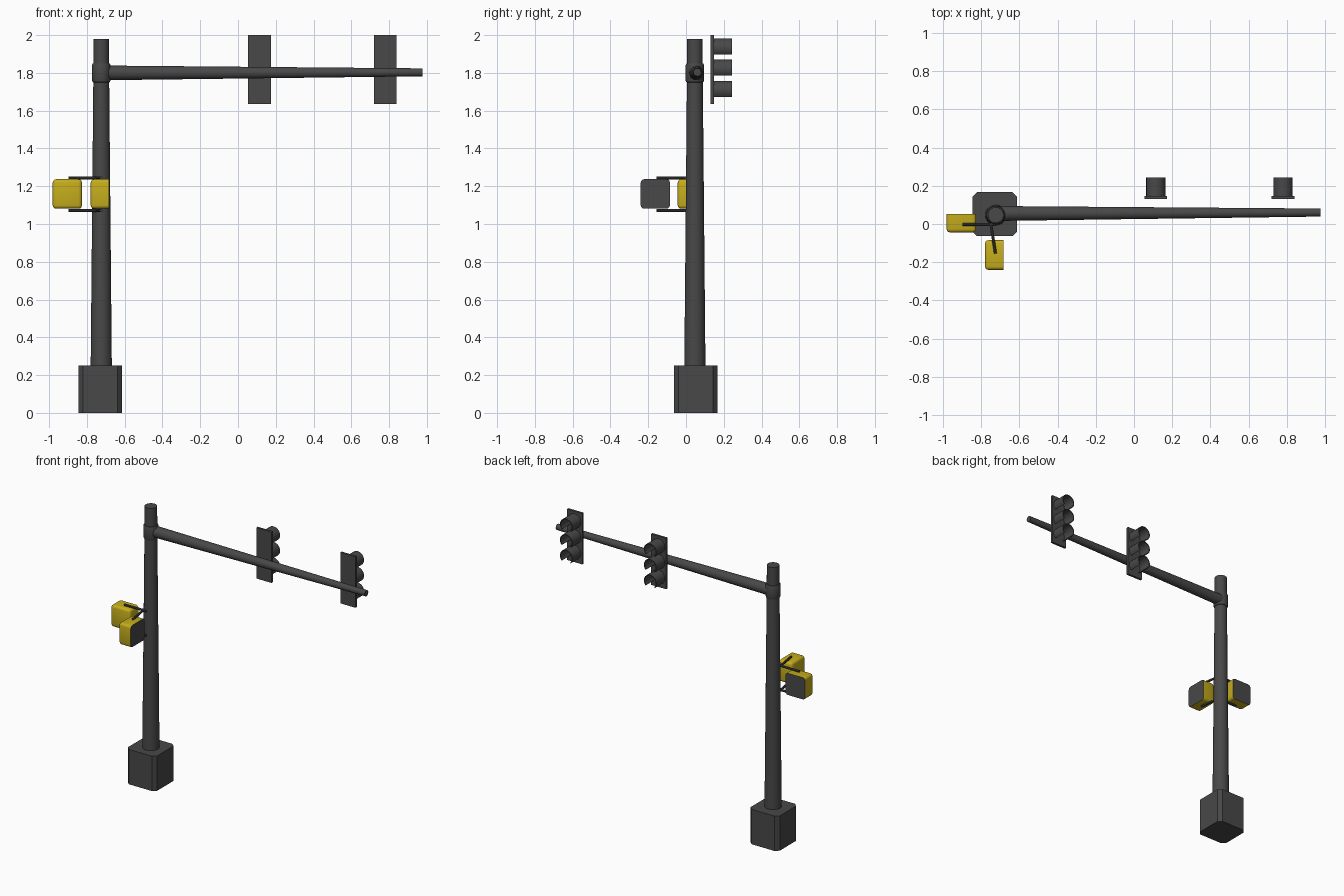
import bpy, bmesh, math
from mathutils import Vector

if "Cube" in bpy.data.objects:
    bpy.data.objects.remove(bpy.data.objects["Cube"])


def material(name, rgb):
    m = bpy.data.materials.new(name)
    m.diffuse_color = (*rgb, 1)
    m.use_nodes = True
    m.node_tree.nodes["Principled BSDF"].inputs["Base Color"].default_value = m.diffuse_color
    return m


GREY = material("dark_grey", (0.065, 0.065, 0.065))
YELLOW = material("signal_yellow", (0.56, 0.42, 0.012))
PX, PY = -0.724, 0.047          # pole axis


def finish(name, bm, mats, angle=35):
    bmesh.ops.recalc_face_normals(bm, faces=bm.faces)
    me = bpy.data.meshes.new(name)
    bm.to_mesh(me)
    bm.free()
    ob = bpy.data.objects.new(name, me)
    bpy.context.collection.objects.link(ob)
    for m in mats:
        me.materials.append(m)
    bpy.ops.object.select_all(action='DESELECT')
    ob.select_set(True)
    bpy.context.view_layer.objects.active = ob
    bpy.ops.object.shade_smooth_by_angle(angle=math.radians(angle))
    return ob


def box_bm(lo, hi):
    bm = bmesh.new()
    bmesh.ops.create_cube(bm, size=1)
    lo, hi = Vector(lo), Vector(hi)
    for v in bm.verts:
        v.co = Vector([(l + h) / 2 + c * (h - l) for l, h, c in zip(lo, hi, v.co)])
    return bm


def bevel(bm, edges, w, seg):
    bmesh.ops.bevel(bm, geom=edges, offset=w, segments=seg, profile=0.5, affect='EDGES')


def rod(name, a, b, r1, r2, sides=24):
    a, b = Vector(a), Vector(b)
    bm = bmesh.new()
    bmesh.ops.create_cone(bm, cap_ends=True, segments=sides, radius1=r1, radius2=r2,
                          depth=(b - a).length)
    rot = (b - a).to_track_quat('Z', 'Y')
    for v in bm.verts:
        v.co = rot @ v.co + (a + b) / 2
    return finish(name, bm, [GREY])


# Base block with chamfered upright corners
bm = box_bm((-0.845, -0.064, 0), (-0.613, 0.168, 0.25))
bevel(bm, [e for e in bm.edges if abs(e.verts[0].co.z - e.verts[1].co.z) > 0.1], 0.024, 1)
finish("base_block", bm, [GREY], 20)

# Tapered pole, collar and mast arm
rod("pole", (PX, PY, 0.25), (PX, PY, 1.76), 0.056, 0.042, 32)
rod("pole_top", (PX, PY, 1.76), (PX, PY, 1.98), 0.042, 0.041, 32)
bm = bmesh.new()
bmesh.ops.create_cone(bm, cap_ends=True, segments=32, radius1=0.049, radius2=0.049, depth=0.104)
bmesh.ops.translate(bm, verts=bm.verts, vec=(PX, PY, 1.8))
bevel(bm, [e for e in bm.edges if abs(e.verts[0].co.z - e.verts[1].co.z) < 0.01], 0.012, 2)
finish("arm_collar", bm, [GREY])
rod("mast_arm", (PX, 0.055, 1.8), (0.977, 0.06, 1.803), 0.039, 0.021)


# Visor: arc-shaped hood, open at the bottom, pointing to +y
def visor(name, x, z, y0, y1, r=0.05, t=0.006, n=20):
    bm = bmesh.new()
    rings = []
    for i in range(n + 1):
        a = math.radians(-44 + 268 * i / n)
        c, s = math.cos(a), math.sin(a)
        rings.append([bm.verts.new((x + c * q, y, z + s * q))
                      for q, y in ((r, y0), (r, y1), (r - t, y1), (r - t, y0))])
    for p, q in zip(rings, rings[1:]):
        for k in range(4):
            bm.faces.new((p[k], p[(k + 1) % 4], q[(k + 1) % 4], q[k]))
    bm.faces.new(rings[0])
    bm.faces.new(rings[-1])
    finish(name, bm, [GREY])


# Two traffic signal heads
for n, x in (("inner", 0.114), ("outer", 0.78)):
    finish(n + "_signal_plate",
           box_bm((x - 0.06, 0.131, 1.635), (x + 0.06, 0.147, 2.0)), [GREY])
    for i, z in enumerate((1.708, 1.82, 1.932)):
        visor(f"{n}_signal_visor_{i + 1}", x, z, 0.145, 0.243)


# Pedestrian signal: rounded yellow housing with a grey face along one axis
def walk_signal(name, lo, hi, axis):
    bm = box_bm(lo, hi)
    front = [e for e in bm.edges if all(abs(v.co[axis] - hi[axis]) < 1e-4 for v in e.verts)]
    bevel(bm, [e for e in bm.edges if e not in front], 0.018, 3)
    bm.normal_update()
    for f in bm.faces:
        f.material_index = int(all(abs(v.co[axis] - hi[axis]) < 1e-3 for v in f.verts))
    finish(name, bm, [YELLOW, GREY])


walk_signal("side_walk_signal", (-0.981, -0.044, 1.081), (-0.826, 0.052, 1.237), 1)
walk_signal("front_walk_signal", (-0.78, -0.24, 1.081), (-0.683, -0.085, 1.237), 0)

# Bracket rods above and below the pedestrian signals
for n, z in (("upper", 1.244), ("lower", 1.071)):
    rod(n + "_side_bracket", (-0.897, -0.003, z), (-0.725, -0.003, z), 0.008, 0.008, 10)
    rod(n + "_front_bracket", (-0.75, 0.004, z), (-0.725, -0.155, z), 0.008, 0.008, 10)
